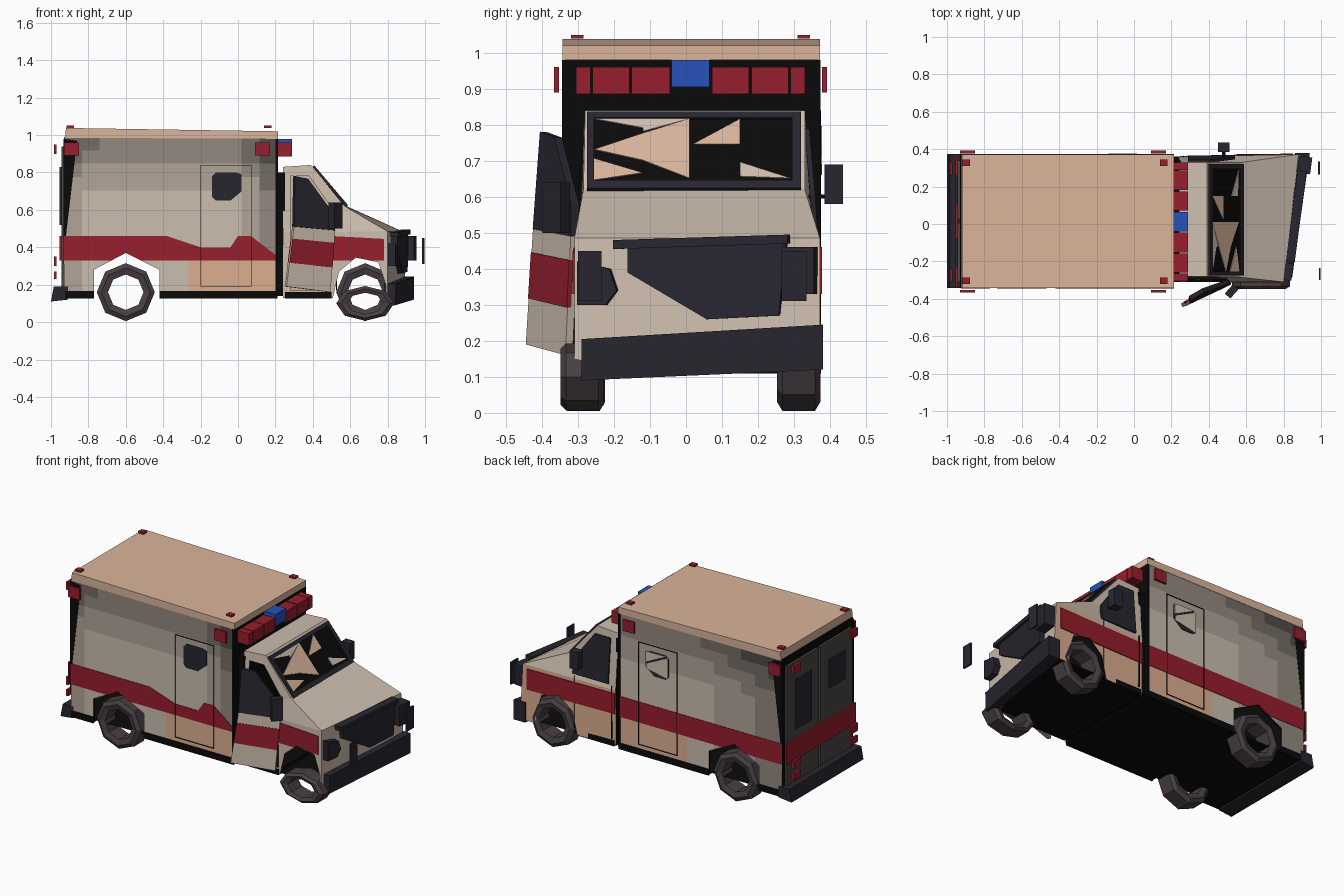
import bpy, bmesh, math
from mathutils import Vector

if "Cube" in bpy.data.objects:
    bpy.data.objects.remove(bpy.data.objects["Cube"])


def material(name, rgb):
    m = bpy.data.materials.new(name)
    m.diffuse_color = (*rgb, 1)
    m.use_nodes = True
    m.node_tree.nodes["Principled BSDF"].inputs["Base Color"].default_value = m.diffuse_color
    return m


CREAM = material("cream", (.62, .52, .43))
TAN = material("tan", (.7, .46, .33))
ORANGE = material("rusty_cream", (.72, .43, .28))
GREY = material("dirty_cream", (.07, .065, .058))
BLACK = material("black", (.003, .003, .003))
DARK = material("dark_trim", (.021, .019, .028))
TYRE = material("tyre", (.065, .05, .054))
RED = material("red", (.31, .013, .025))
BLUE = material("blue", (.02, .085, .5))
# Sooty paint, from dark to clean
SOOT = [material(f"soot_{i}", [.03 + (c - .03) * (i / 5) ** 1.5 for c in (.6, .51, .43)]) for i in range(6)]


def make(name, verts, faces, *mats):
    bm = bmesh.new()
    vs = [bm.verts.new(v) for v in verts]
    for f in faces:
        bm.faces.new([vs[i] for i in f])
    bmesh.ops.recalc_face_normals(bm, faces=bm.faces)
    me = bpy.data.meshes.new(name)
    bm.to_mesh(me)
    bm.free()
    ob = bpy.data.objects.new(name, me)
    bpy.context.collection.objects.link(ob)
    for m in mats:
        me.materials.append(m)
    return ob


def bridge(name, a, b, *mats):
    """Solid between two matching outlines."""
    n = len(a)
    faces = [range(n), range(n, 2 * n)]
    faces += [(i, (i + 1) % n, n + (i + 1) % n, n + i) for i in range(n)]
    return make(name, list(a) + list(b), faces, *mats)


def panel(name, pts, t, mat):
    """Thin plate following a 3D outline."""
    p = [Vector(v) for v in pts]
    n = (p[1] - p[0]).cross(p[2] - p[0]).normalized() * t / 2
    return bridge(name, [v + n for v in p], [v - n for v in p], mat)


def side(name, xz, y0, y1, *mats):
    return bridge(name, [(x, y0, z) for x, z in xz], [(x, y1, z) for x, z in xz], *mats)


def rect(x0, x1, z0, z1):
    return [(x0, z0), (x1, z0), (x1, z1), (x0, z1)]


def box(name, x0, x1, y0, y1, z0, z1, *mats):
    return side(name, rect(x0, x1, z0, z1), y0, y1, *mats)


def cut(ob, cutter):
    m = ob.modifiers.new("cut", 'BOOLEAN')
    m.object, m.solver = cutter, 'EXACT'


def hollow(ob):
    m = ob.modifiers.new("shell", 'SOLIDIFY')
    m.thickness, m.offset = .012, -1


# Cutters for wheel arches and the open door
rear_arch = side("rear_arch_cutter", [(-.77, .1), (-.77, .28), (-.6, .37), (-.42, .28), (-.42, .1)], -.6, .6, BLACK)
front_arch = side("front_arch_cutter", [(.5, .1), (.54, .27), (.63, .345), (.75, .32), (.79, .2), (.79, .1)], -.6, .6, BLACK)
doorway = side("doorway_cutter", [(.28, .17), (.28, .78), (.38, .78), (.495, .62), (.495, .17)], -.5, -.2, BLACK)
for c in (rear_arch, front_arch, doorway):
    c.hide_render = c.hide_viewport = True

# Rear patient compartment, sides split into patches of sooty paint
body = box("rear_body", -.93, .21, -.34, .37, .13, .99, *SOOT, BLACK, ORANGE)
bm = bmesh.new()
bm.from_mesh(body.data)
for axis, start, count in ((Vector((1, 0, 0)), -.93, 12), (Vector((0, 0, 1)), .13, 12)):
    for i in range(1, count):
        step = (1.14 if axis.x else .86) / count
        bmesh.ops.bisect_plane(bm, geom=bm.verts[:] + bm.edges[:] + bm.faces[:], plane_co=axis * (start + i * step), plane_no=axis)
bm.normal_update()
for f in bm.faces:
    c = f.calc_center_median()
    if abs(f.normal.y) < .5:
        f.material_index = 6
    elif c.z < .34 and c.x > -.25:
        f.material_index = 7
    else:
        clean = 1 - max(0, c.z - .68) * 1.7 - (max(0, -.35 - c.x) * .7 if c.y > 0 else max(0, c.x) * 2.6 + max(0, -.72 - c.x))
        f.material_index = max(0, min(5, round(clean * 5)))
bm.to_mesh(body.data)
bm.free()
hollow(body)
cut(body, rear_arch)
side("roof", [(-.925, .985), (.215, .98), (.215, 1.02), (-.92, 1.038)], -.343, .372, TAN)
box("cab_gap", .2, .25, -.3, .34, .14, .8, BLACK)
make("floor", [(-.92, -.33, .14), (.79, -.3, .14), (.79, .36, .14), (-.92, .36, .14)], [(0, 1, 2, 3)], BLACK)

# Cab: rows of (x near, x far, z, y near, y far), near = -y side
rows = [(.24, .24, .13, -.3, .355), (.24, .24, .48, -.31, .36), (.24, .24, .83, -.28, .33),
        (.39, .39, .84, -.28, .33), (.57, .58, .62, -.285, .33), (.8, .88, .485, -.31, .372),
        (.8, .9, .13, -.31, .372)]
n = len(rows)
cab_faces = [(i, (i + 1) % n, n + (i + 1) % n, n + i) for i in range(n)]
for o in (0, n):
    cab_faces += [(o, o + 1, o + 5, o + 6), (o + 1, o + 4, o + 5), (o + 1, o + 2, o + 3, o + 4)]
cab = make("cab", [(r[0], r[3], r[2]) for r in rows] + [(r[1], r[4], r[2]) for r in rows], cab_faces, CREAM, BLACK, ORANGE)
for p in cab.data.polygons:
    if p.normal.z < -.9 or p.normal.x < -.9:
        p.material_index = 1
    elif p.normal.y > .9 and p.center.z < .45:
        p.material_index = 2
hollow(cab)
cut(cab, front_arch)
cut(cab, doorway)


# Windscreen with broken shards, set along the sloped opening
def screen(y, z, lift=.0):
    return (.4 + (.825 - z) * .85 + lift, y, z + lift)


def screen_rect(y0, y1, z0, z1, lift):
    return [screen(y0, z0, lift), screen(y1, z0, lift), screen(y1, z1, lift), screen(y0, z1, lift)]


panel("windscreen", screen_rect(-.265, .315, .625, .82, .002), .008, BLACK)
for i, r in enumerate([(-.275, .32, .615, .637), (-.275, .32, .81, .828), (-.275, -.255, .615, .828), (.295, .32, .615, .828)]):
    panel(f"windscreen_frame_{i}", screen_rect(*r, .005), .014, DARK)
shards = [[(-.255, .81), (-.12, .81), (-.12, .785)], [(-.255, .725), (-.12, .77), (.01, .81), (.01, .645), (-.12, .695)],
          [(-.12, .775), (-.12, .81), (.01, .81)], [(.02, .74), (.15, .81), (.15, .74)],
          [(.15, .69), (.29, .645), (.15, .65)], [(-.255, .7), (-.12, .66), (-.255, .64)]]
for i, s in enumerate(shards):
    panel(f"glass_shard_{i}", [screen(y, z, .006) for y, z in s], .004, (CREAM, TAN)[i % 2])

# Open, leaning near-side cab door
A, B = Vector((.255, -.435, .19)), Vector((.49, -.325, .16))
C, D = Vector((.515, -.31, .49)), Vector((.295, -.415, .51))
panel("open_door", [A, B, C, D], .022, CREAM)
panel("open_door_stripe", [A.lerp(D, .4), B.lerp(C, .4), B.lerp(C, .8), A.lerp(D, .8)], .026, RED)
panel("open_door_window", [D, C, (.505, -.308, .58), (.37, -.355, .765), (.3, -.395, .78)], .024, DARK)

# Far-side cab door, window and stripes
panel("far_window", [(.29, .36, .51), (.54, .358, .51), (.54, .352, .6), (.4, .336, .79), (.29, .336, .79)], .014, DARK)
for x in (.265, .525):
    box("far_door_seam", x, x + .003, .345, .366, .17, .5, BLACK)
cut(panel("far_cab_stripe", [(.245, .358, .33), (.85, .373, .33), (.85, .373, .46), (.245, .36, .46)], .008, RED), front_arch)
cut(panel("near_cab_stripe", [(.505, -.307, .33), (.78, -.311, .33), (.78, -.311, .445), (.505, -.308, .46)], .008, RED), front_arch)

# Body stripes, near one dented around the side door
near = [(-.932, .33), (.2, .33), (.2, .36), (.07, .46), (0, .46), (-.04, .4), (-.2, .4), (-.38, .46), (-.932, .46)]
cut(side("near_stripe", near, -.343, -.335, RED), rear_arch)
cut(side("far_stripe", rect(-.932, .205, .33, .46), .365, .373, RED), rear_arch)
panel("rear_stripe", [(-.95, -.335, .33), (-.95, .365, .33), (-.95, .365, .46), (-.95, -.335, .46)], .01, RED)

# Compartment side doors, seams, windows, sills and posts
window = [(-.14, .67), (-.12, .65), (-.04, .65), (.02, .7), (.02, .79), (-.01, .8), (-.12, .8), (-.14, .78)]
for s, y in (("near", -.34), ("far", .37)):
    for i, r in enumerate([(-.2, -.197, .19, .84), (.069, .072, .19, .84), (-.2, .072, .837, .84), (-.2, .072, .19, .193)]):
        side(f"{s}_door_seam_{i}", rect(*r), y - .005, y + .005, BLACK)
    side(f"{s}_door_window", window, y - .005, y + .005, DARK)
    for i, (x0, x1) in enumerate([(-.925, -.77), (-.42, .21)]):
        side(f"{s}_sill_{i}", rect(x0, x1, .125, .165), y - .004, y + .004, BLACK)
    side(f"{s}_rear_post", [(-.934, .28), (-.92, .46), (-.86, .97), (-.934, .98)], y - .002, y + .002, BLACK)
    side(f"{s}_front_post", rect(.2, .214, .14, .98), y - .004, y + .004, BLACK)
side("far_window_shard_a", [(-.135, .66), (.015, .69), (.01, .72), (-.135, .79)], .37, .377, CREAM)
side("far_window_shard_b", [(.017, .73), (.017, .795), (-.12, .797)], .37, .377, CREAM)
box("cab_sill", .25, .5, -.31, .36, .125, .16, BLACK)

# Rear doors with windows
for s, y0, z0 in (("right", -.31, .65), ("left", .025, .52)):
    box(f"rear_door_{s}", -.945, -.925, y0, y0 + .315, .19, .94, GREY)
    box(f"rear_window_{s}", -.955, -.94, y0 + .08, y0 + .235, z0, .83, DARK)

# Bumpers
side("rear_bumper", [(-1, .11), (-.91, .12), (-.91, .19), (-.985, .19)], -.343, .375, DARK)
bridge("front_bumper",
       [(.79, -.29, .09), (.84, -.29, .09), (.845, -.29, .205), (.78, -.29, .205)],
       [(.86, .38, .12), (.94, .38, .12), (.94, .38, .245), (.86, .38, .245)], DARK)


# Crumpled grille and headlights, on the skewed nose
def nose(y, z, out=.0):
    return (.8 + (y + .31) / .68 * .09 + out, y, z)


panel("grille", [nose(y, z, .012) for y, z in [(-.16, .46), (.28, .48), (.26, .27), (.06, .26), (-.16, .39)]], .04, DARK)
panel("grille_bar", [nose(y, z, .02) for y, z in [(-.2, .455), (.285, .47), (.285, .495), (-.2, .48)]], .05, DARK)
panel("headlight_right", [nose(y, z, .015) for y, z in [(-.3, .3), (-.22, .3), (-.19, .34), (-.21, .4), (-.3, .42)]], .05, DARK)
panel("headlight_left", [nose(y, z, .03) for y, z in [(.27, .33), (.36, .33), (.36, .46), (.27, .46)]], .07, DARK)
box("loose_lens_right", .988, .998, -.3, -.235, .31, .45, DARK)
box("loose_lens_left", .984, .994, .265, .335, .31, .45, DARK)

# Mirrors
box("mirror_left", .45, .51, .385, .436, .58, .69, DARK)
box("mirror_left_arm", .47, .49, .34, .4, .595, .607, BLACK)
panel("mirror_right", [(.5, -.385, .5), (.545, -.335, .5), (.545, -.335, .64), (.5, -.385, .64)], .04, DARK)

# Emergency light bar
bar = [(-.305, -.265, RED), (-.26, -.157, RED), (-.152, -.045, RED), (-.04, .065, BLUE),
       (.072, .175, RED), (.182, .285, RED), (.29, .33, RED)]
for i, (y0, y1, m) in enumerate(bar):
    box(f"light_bar_{i}", .2, .29, y0, y1, .885 if m == RED else .905, .96 if m == RED else .98, m)

# Corner, roof and tail lights
for x in (-.93, .09):
    for y in (-.366, .378):
        box("side_light", x, x + .08, y, y + .014, .89, .96, RED)
for x in (-.917, .14):
    for y in (-.32, .31):
        box("roof_light", x, x + .04, y, y + .035, 1.039, 1.05, RED)
for y in (-.31, .26):
    for z0, z1 in ((.9, .95), (.3, .35), (.23, .27)):
        box("tail_light", -.985, -.97, y, y + .07, z0, z1, RED)

# Wheels: open eight-sided rings, one flattened
ring = [(.095, -.05), (.13, -.06), (.155, -.045), (.155, .045), (.13, .06), (.095, .05)]
for name, x, y, z, squash in [("rear_right", -.6, -.285, .16, 1), ("rear_left", -.6, .313, .16, 1),
                              ("front_left", .68, .313, .16, 1), ("front_right", .68, -.288, .1, .6)]:
    k = len(ring)
    vs = [(x + r * math.cos(a * math.pi / 4), y + w, z + squash * r * math.sin(a * math.pi / 4))
          for a in range(8) for r, w in ring]
    fs = [(a * k + i, a * k + (i + 1) % k, (a + 1) % 8 * k + (i + 1) % k, (a + 1) % 8 * k + i)
          for a in range(8) for i in range(k)]
    make(f"{name}_wheel", vs, fs, TYRE)
